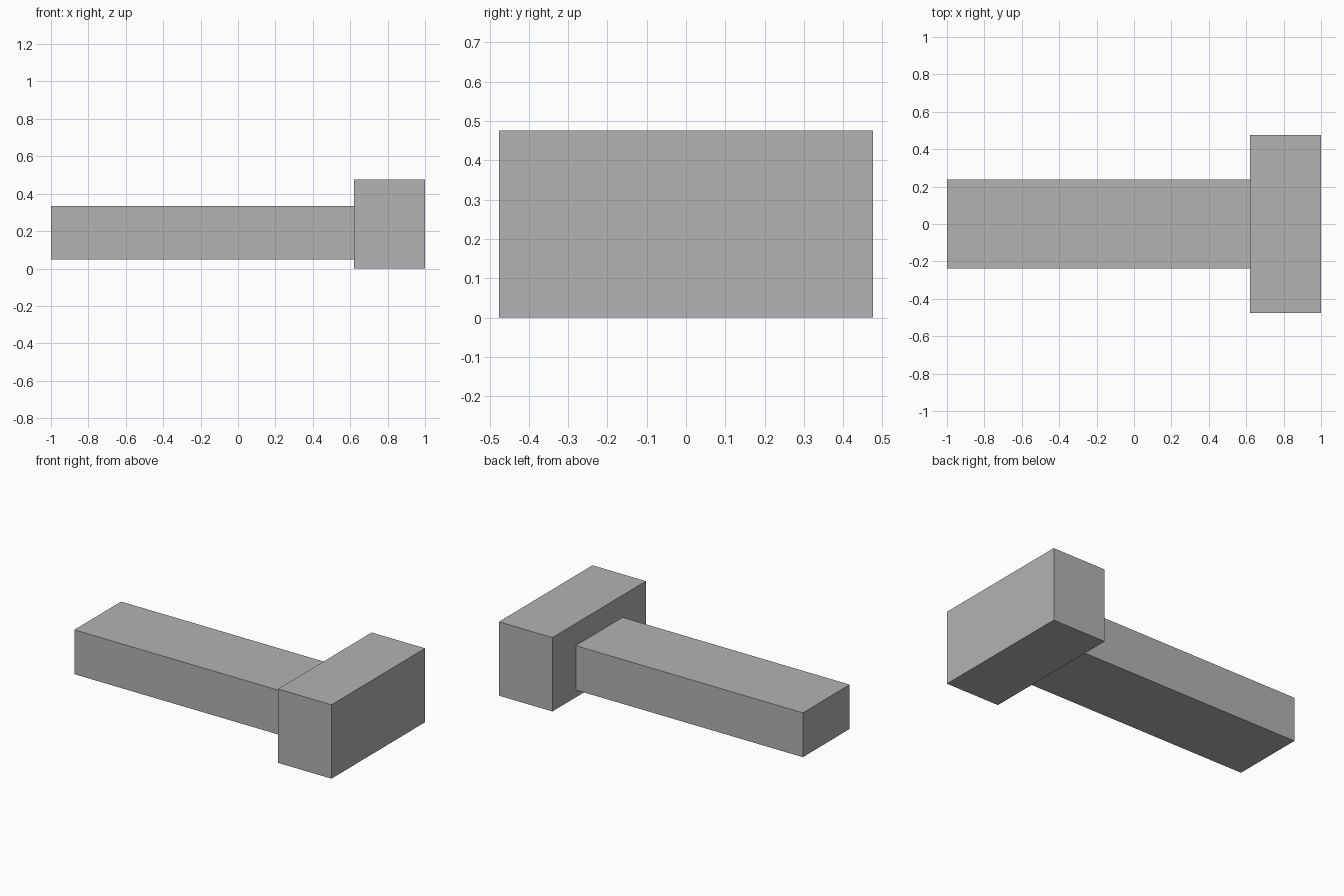
import bpy
from mathutils import Vector

if "Cube" in bpy.data.objects:
    bpy.data.objects.remove(bpy.data.objects["Cube"], do_unlink=True)

# Single plain grey
GREY = (0.45, 0.45, 0.45, 1)
grey = bpy.data.materials.new("plain_grey")
grey.use_nodes = True
grey.diffuse_color = GREY
grey.node_tree.nodes["Principled BSDF"].inputs["Base Color"].default_value = GREY

UNIT = 2 / 21  # the model is 21 units long


def block(name, low, high):
    """Box between two corners given in units."""
    low, high = Vector(low) * UNIT, Vector(high) * UNIT
    bpy.ops.mesh.primitive_cube_add(size=1, location=(low + high) / 2)
    part = bpy.context.object
    part.name = name
    part.scale = high - low
    bpy.ops.object.transform_apply(location=False, rotation=False, scale=True)
    part.data.materials.append(grey)
    return part


# Long flat shaft, butting against the head
block("shaft", (-10.5, -2.5, 0.5), (6.5, 2.5, 3.5))

# Wide head block at the end
block("head", (6.5, -5, 0), (10.5, 5, 5))
